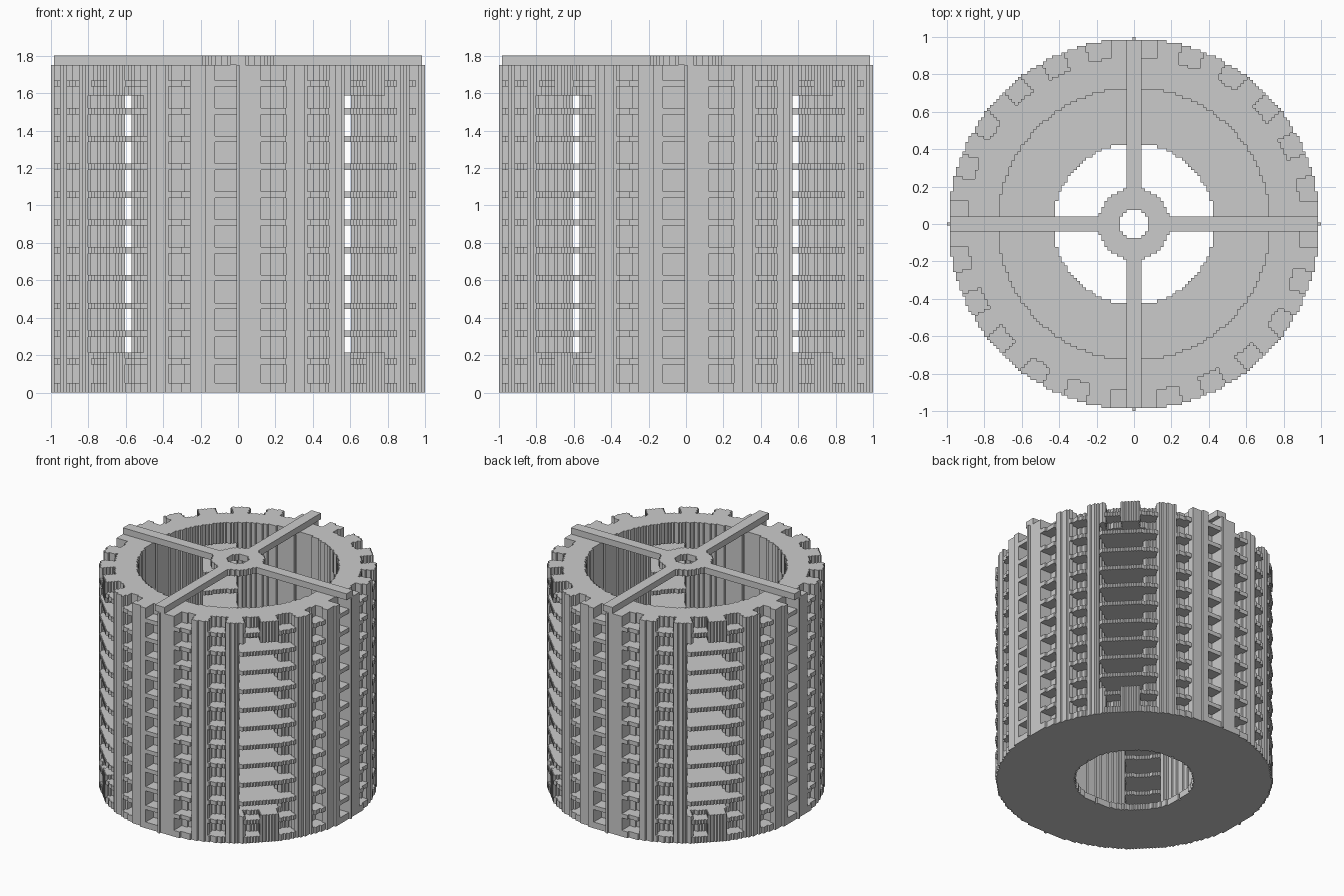
import bpy, math
from itertools import groupby

cube = bpy.data.objects.get("Cube")
if cube:
    bpy.data.objects.remove(cube)

# Everything sits on a stepped grid, R cells in radius
R = 60
CELL = 2 / (2 * R + 1)
HEIGHT = 109
TOP = HEIGHT - 3          # underside of the spokes

grey = bpy.data.materials.new("plain grey")
grey.use_nodes = True
grey.diffuse_color = (0.6, 0.6, 0.6, 1)
grey.node_tree.nodes["Principled BSDF"].inputs["Base Color"].default_value = (0.6, 0.6, 0.6, 1)


def cells(rule):
    """Grid cells (x, y) that satisfy rule(x, y, radius, angle in degrees)."""
    span = range(-R, R + 1)
    return {(x, y) for x in span for y in span
            if rule(x, y, math.hypot(x, y), math.degrees(math.atan2(y, x)))}


def runs(area):
    """Merge cells into strips along x: (y, first x, last x)."""
    for (x, y) in sorted(area, key=lambda c: (c[1], c[0])):
        if (x - 1, y) not in area:
            start = x
        if (x + 1, y) not in area:
            yield y, start, x


def build(name, layers):
    """Stack layers (bottom, top, cells) into one stepped solid."""
    index, faces = {}, []

    def quad(*corners):
        faces.append([index.setdefault(c, len(index)) for c in corners])

    for i, (a, b, area) in enumerate(layers):
        below = layers[i - 1][2] if i else set()
        above = layers[i + 1][2] if i + 1 < len(layers) else set()
        for y, s, e in runs(area - above):
            quad((s, y, b), (e + 1, y, b), (e + 1, y + 1, b), (s, y + 1, b))
        for y, s, e in runs(area - below):
            quad((s, y, a), (s, y + 1, a), (e + 1, y + 1, a), (e + 1, y, a))
        for x, y in area:
            corner = [(x, y), (x + 1, y), (x + 1, y + 1), (x, y + 1)]
            sides = [(x, y - 1), (x + 1, y), (x, y + 1), (x - 1, y)]
            for k, side in enumerate(sides):
                if side not in area:
                    p, q = corner[k], corner[(k + 1) % 4]
                    quad((*p, a), (*q, a), (*q, b), (*p, b))

    verts = [((x - 0.5) * CELL, (y - 0.5) * CELL, z * CELL) for x, y, z in index]
    mesh = bpy.data.meshes.new(name)
    mesh.from_pydata(verts, [], faces)
    mesh.materials.append(grey)
    obj = bpy.data.objects.new(name, mesh)
    bpy.context.collection.objects.link(obj)
    return obj


# Drum wall: ribs every 15 degrees, openings on the diagonals, rings between
WALL, GROOVE = 44, 54


def is_rib(angle):
    return math.floor(angle / 7.5 + 1e-6) % 2 == 0


def is_opening(angle):
    return abs(angle % 90 - 45) < 10


ring = cells(lambda x, y, r, t: WALL < r <= R)
ribbed = cells(lambda x, y, r, t: WALL < r <= (R if is_rib(t) else GROOVE))
opened = cells(lambda x, y, r, t: (x, y) in ribbed and not is_opening(t))
masks = {"ring": ring, "ribbed": ribbed, "opened": opened}


def layer_kind(z):
    if z < 3 or z % 9 < 2 and z < 102:
        return "ring"
    return "opened" if 13 <= z < HEIGHT - 13 else "ribbed"


layers = []
for kind, group in groupby(range(TOP), layer_kind):
    zs = list(group)
    layers.append((zs[0], zs[-1] + 1, masks[kind]))
build("ribbed_drum", layers)

# Floor plate with a round hole
build("floor_plate", [(0, 3, cells(lambda x, y, r, t: 26 < r <= WALL))])

# Crossed spokes with a hub ring on top
spokes = cells(lambda x, y, r, t: 5 <= r and
               (r <= 11.5 or min(abs(x), abs(y)) <= 2 and r <= R - 0.5))
build("spokes_and_hub", [(TOP, HEIGHT, spokes)])
